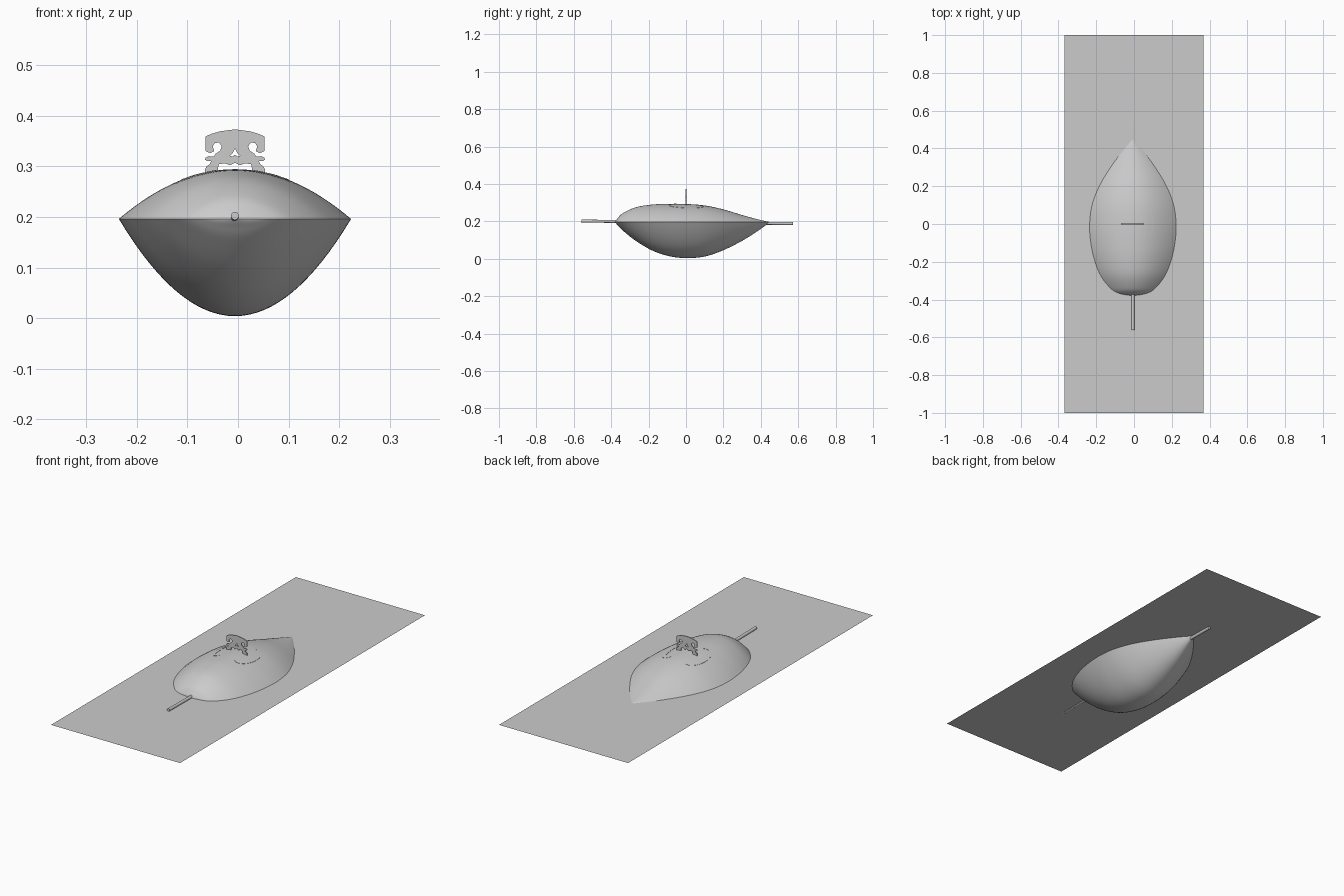
import bpy, bmesh, math
from mathutils import Vector

cube = bpy.data.objects.get("Cube")
if cube:
    bpy.data.objects.remove(cube)

grey = bpy.data.materials.new("plain_grey")
grey.use_nodes = True
TONE = (0.6, 0.6, 0.6, 1)
grey.diffuse_color = TONE
grey.node_tree.nodes["Principled BSDF"].inputs["Base Color"].default_value = TONE

CX, RIM = -0.006, 0.196     # body centre line and rim height

# Body stations: y, half width, top rise, bottom depth
STATIONS = [Vector(s) for s in (
    (-0.38, 0, 0, 0), (-0.368, 0.07, 0.018, 0.014), (-0.34, 0.118, 0.046, 0.043),
    (-0.27, 0.172, 0.079, 0.099), (-0.18, 0.206, 0.094, 0.152), (-0.09, 0.224, 0.098, 0.182),
    (0, 0.229, 0.097, 0.192), (0.1, 0.216, 0.089, 0.184), (0.2, 0.178, 0.068, 0.15),
    (0.3, 0.118, 0.038, 0.1), (0.38, 0.059, 0.016, 0.05), (0.45, 0, 0, 0))]


def smooth_stations(steps):
    """Catmull-Rom interpolation through the stations."""
    pts = [2 * STATIONS[0] - STATIONS[1], *STATIONS, 2 * STATIONS[-1] - STATIONS[-2]]
    out = []
    for a, b, c, d in zip(pts, pts[1:], pts[2:], pts[3:]):
        for i in range(steps):
            t = i / steps
            out.append(b + (c - a) * (t / 2) + (2 * a - 5 * b + 4 * c - d) * (t * t / 2)
                       + (3 * b - a - 3 * c + d) * (t ** 3 / 2))
    return out + [STATIONS[-1]]


PROFILE = smooth_stations(6)


def finish(name, bm, smooth=False):
    mesh = bpy.data.meshes.new(name)
    bmesh.ops.recalc_face_normals(bm, faces=bm.faces)
    bm.to_mesh(mesh)
    bm.free()
    obj = bpy.data.objects.new(name, mesh)
    bpy.context.collection.objects.link(obj)
    mesh.materials.append(grey)
    for p in mesh.polygons:
        p.use_smooth = smooth
    return obj


def shell(name, column, sign, segments=32):
    """One parabolic half of the body."""
    bm = bmesh.new()
    rows = []
    for s in PROFILE:
        us = [2 * i / segments - 1 for i in range(segments + 1)]
        rows.append([bm.verts.new((CX + u * s[1], s[0], RIM + sign * s[column] * (1 - u * u)))
                     for u in us])
    for r, q in zip(rows, rows[1:]):
        for i in range(segments):
            bm.faces.new((r[i], r[i + 1], q[i + 1], q[i]))
    bmesh.ops.remove_doubles(bm, verts=bm.verts, dist=1e-5)
    obj = finish(name, bm, True)
    if obj.data.polygons[len(obj.data.polygons) // 2].normal.z * sign < 0:
        obj.data.flip_normals()


shell("soundboard", 2, 1)
shell("bowl_back", 3, -1)


def top_height(x, y):
    """Height of the soundboard above a point."""
    for a, b in zip(PROFILE, PROFILE[1:]):
        if a[0] <= y <= b[0]:
            s = a.lerp(b, (y - a[0]) / (b[0] - a[0]))
            return RIM + s[2] * (1 - ((x - CX) / s[1]) ** 2)
    return RIM


# Ground sheet through the rim
bm = bmesh.new()
bmesh.ops.create_grid(bm, x_segments=1, y_segments=1, size=1)
bmesh.ops.scale(bm, vec=(0.369, 1, 1), verts=bm.verts)
bmesh.ops.translate(bm, vec=(0, 0, RIM), verts=bm.verts)
sheet = finish("ground_sheet", bm)
if sheet.data.polygons[0].normal.z < 0:
    sheet.data.flip_normals()

# Spike running through the body, slightly tilted
start, end = Vector((CX, -0.56, 0.202)), Vector((CX, 0.573, 0.188))
axis = end - start
bpy.ops.mesh.primitive_cylinder_add(vertices=24, radius=0.0078, depth=axis.length,
                                    location=(start + end) / 2,
                                    rotation=axis.to_track_quat('Z', 'Y').to_euler())
spike = bpy.context.object
spike.name = "spike"
spike.data.materials.append(grey)
bpy.ops.object.shade_smooth_by_angle(angle=math.radians(40))

# C-shaped sound hole rims laid on the soundboard
for name, side in (("sound_hole_left", 1), ("sound_hole_right", -1)):
    bm = bmesh.new()
    rings = []
    n = 40
    for i in range(n + 1):
        a = math.radians(-125 + 250 * i / n)
        width = 0.003 + 0.009 * math.cos(a / 1.45) ** 2
        ring = []
        for off, lift in ((-width, -0.004), (-width, 0.001), (width, 0.001), (width, -0.004)):
            x = CX + side * (0.06 + (0.036 + off) * math.cos(a))
            y = (0.088 + off) * math.sin(a)
            ring.append(bm.verts.new((x, y, top_height(x, y) + lift)))
        rings.append(ring)
    for r, q in zip(rings, rings[1:]):
        for k in range(4):
            bm.faces.new((r[k], r[k - 1], q[k - 1], q[k]))
    bm.faces.new(rings[0])
    bm.faces.new(rings[-1])
    finish(name, bm)

# Bridge: mirrored half outline with scroll notches, feet and a heart hole,
# in thousandths across and below the crown
OUTLINE = [(0, 0), (30, 4), (47, 9), (58, 14), (58, 43), (49, 47), (41, 43), (44, 34), (40, 27),
           (32, 26), (26, 33), (29, 42), (38, 48), (42, 54), (52, 53), (58, 56), (59, 60),
           (55, 63), (47, 63), (50, 69), (56, 73), (59, 79), (59, 90), (30, 90), (34, 80), (32, 69),
           (20, 67), (10, 71), (0, 66)]
HEART = [(0, 38), (4, 46), (10, 52), (5, 54), (0, 50)]
curve = bpy.data.curves.new("bridge", 'CURVE')
curve.dimensions = '2D'
curve.fill_mode = 'BOTH'
curve.extrude = 0.0025
for half in (OUTLINE, HEART):
    loop = half + [(-x, z) for x, z in reversed(half[1:-1])]
    spline = curve.splines.new('POLY')
    spline.points.add(len(loop) - 1)
    spline.use_cyclic_u = True
    for p, (x, z) in zip(spline.points, loop):
        p.co = (x / 1000, -z / 1000, 0, 1)
bridge = bpy.data.objects.new("bridge", curve)
bridge.location = (CX, 0, 0.373)
bridge.rotation_euler = (math.pi / 2, 0, 0)
curve.materials.append(grey)
bpy.context.collection.objects.link(bridge)
